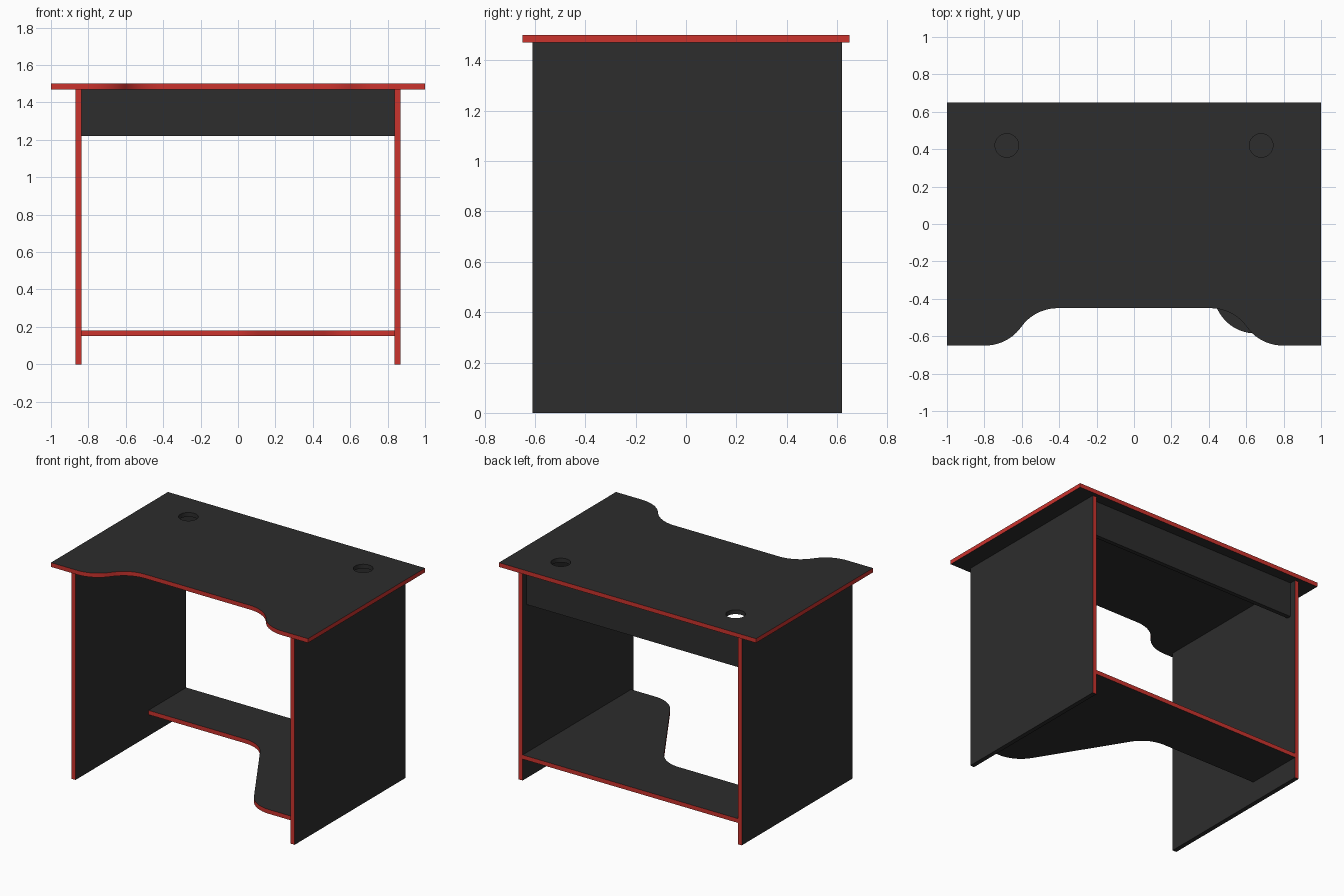
import bpy, bmesh, math
from mathutils import Vector
from mathutils.geometry import interpolate_bezier

cube = bpy.data.objects.get("Cube")
if cube:
    bpy.data.objects.remove(cube, do_unlink=True)


def make_material(name, rgb):
    mat = bpy.data.materials.new(name)
    mat.use_nodes = True
    mat.diffuse_color = (*rgb, 1)
    mat.node_tree.nodes["Principled BSDF"].inputs["Base Color"].default_value = (*rgb, 1)
    return mat


CHARCOAL = make_material("charcoal board", (0.026, 0.026, 0.026))
RED = make_material("red edging", (0.6, 0.033, 0.027))


def rect(x0, x1, y0, y1):
    return [(x0, y0), (x1, y0), (x1, y1), (x0, y1)]


def circle(cx, cy, r, n=32):
    return [(cx + r * math.cos(i * math.tau / n), cy + r * math.sin(i * math.tau / n))
            for i in range(n)]


def rounded(corners, steps=14):
    """Outline from (x, y, tangent length) corners; zero length stays sharp."""
    out = []
    for i, (x, y, t) in enumerate(corners):
        p = Vector((x, y))
        if not t:
            out.append((x, y))
            continue
        a = (Vector(corners[i - 1][:2]) - p).normalized()
        b = (Vector(corners[(i + 1) % len(corners)][:2]) - p).normalized()
        inner = a.angle(b)
        turn = math.pi - inner
        handle = 4 / 3 * math.tan(turn / 4) * t * math.tan(inner / 2)
        start, end = p + a * t, p + b * t
        arc = interpolate_bezier(start, start - a * handle, end - b * handle, end, steps)
        out += [(q[0], q[1]) for q in arc]
    return out


def board(name, loops, z0, z1, is_edging):
    """Flat board extruded from plan outlines; extra outlines are holes."""
    bm = bmesh.new()
    edges = []
    for loop in loops:
        vs = [bm.verts.new((x, y, z0)) for x, y in loop]
        edges += [bm.edges.new((v, vs[i - 1])) for i, v in enumerate(vs)]
    bmesh.ops.triangle_fill(bm, edges=edges, use_beauty=True)
    ext = bmesh.ops.extrude_face_region(bm, geom=bm.faces[:], use_keep_orig=True)
    top = [g for g in ext["geom"] if isinstance(g, bmesh.types.BMVert)]
    bmesh.ops.translate(bm, verts=top, vec=(0, 0, z1 - z0))
    bmesh.ops.recalc_face_normals(bm, faces=bm.faces[:])
    bm.normal_update()
    for f in bm.faces:
        f.material_index = int(is_edging(f.normal, f.calc_center_median()))
    mesh = bpy.data.meshes.new(name)
    bm.to_mesh(mesh)
    bm.free()
    mesh.materials.append(CHARCOAL)
    mesh.materials.append(RED)
    ob = bpy.data.objects.new(name, mesh)
    bpy.context.collection.objects.link(ob)
    bpy.ops.object.select_all(action="DESELECT")
    ob.select_set(True)
    bpy.context.view_layer.objects.active = ob
    bpy.ops.object.shade_smooth_by_angle(angle=math.radians(30))
    return ob


# Desktop with a curved front cutout and two cable holes
HOLE_X, HOLE_Y, HOLE_R = 0.68, 0.42, 0.063
half_front = [(0.53, -0.45, 0.122), (0.675, -0.65, 0.122), (1, -0.65, 0), (1, 0.65, 0)]
outline = half_front + [(-x, y, t) for x, y, t in reversed(half_front)]


def desktop_edging(n, c):
    in_hole = math.hypot(abs(c.x) - HOLE_X, c.y - HOLE_Y) < HOLE_R * 1.2
    return abs(n.z) < 0.5 and not in_hole


board("desktop",
      [rounded(outline)] + [circle(s * HOLE_X, HOLE_Y, HOLE_R) for s in (-1, 1)],
      1.47, 1.5, desktop_edging)

# Side panels, edged in red front and back
IN, OUT, FRONT, BACK = 0.837, 0.868, -0.61, 0.62
for side, x0, x1 in (("left", IN, OUT), ("right", -OUT, -IN)):
    board(side + "_side_panel", [rect(x0, x1, FRONT, BACK)], 0, 1.47,
          lambda n, c: abs(n.y) > 0.5)

# Rear apron under the desktop
board("rear_apron", [rect(-IN, IN, 0.545, 0.575)], 1.22, 1.47, lambda n, c: False)

# Low shelf, deeper on the left
shelf = [(-IN, BACK, 0), (-IN, 0.2, 0), (0.04, 0.2, 0.125),
         (0.525, -0.585, 0.125), (IN, -0.585, 0), (IN, BACK, 0)]
board("lower_shelf", [rounded(shelf)], 0.15, 0.18, lambda n, c: abs(n.z) < 0.5)
